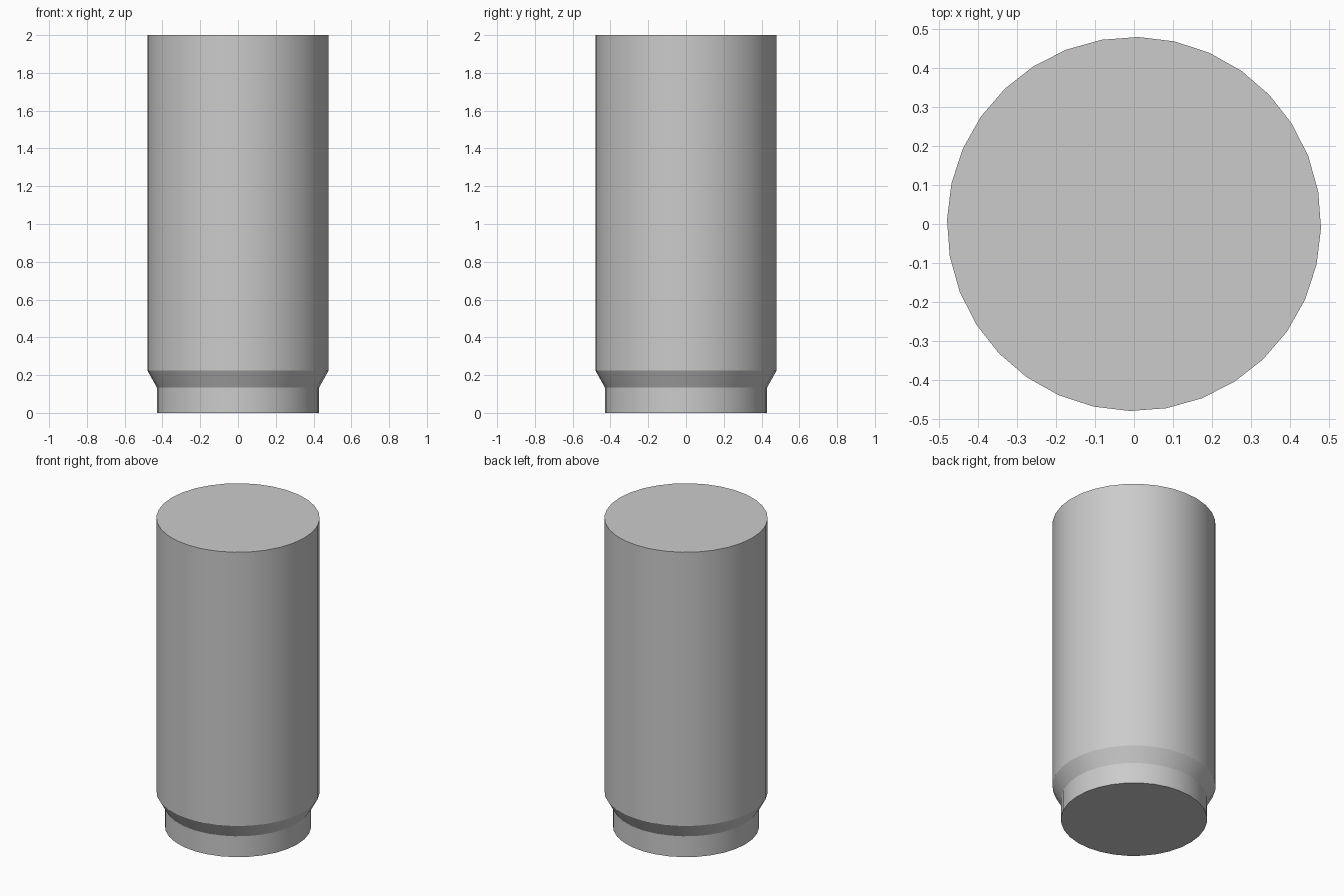
import bpy, bmesh, math

if "Cube" in bpy.data.objects:
    bpy.data.objects.remove(bpy.data.objects["Cube"])

SIDES = 32
TURN = math.radians(-1.3)
# (radius, height) from the narrow foot up to the wide body
PROFILE = [(0.43, 0.0), (0.43, 0.135), (0.48, 0.225), (0.48, 2.0)]

bm = bmesh.new()
rings = []
for r, z in PROFILE:
    rings.append([bm.verts.new((r * math.cos(TURN + math.tau * i / SIDES),
                                r * math.sin(TURN + math.tau * i / SIDES), z))
                  for i in range(SIDES)])

# side walls
for low, high in zip(rings, rings[1:]):
    for i in range(SIDES):
        j = (i + 1) % SIDES
        bm.faces.new((low[i], low[j], high[j], high[i]))

# flat caps
bm.faces.new(rings[0][::-1])
bm.faces.new(rings[-1])

mesh = bpy.data.meshes.new("stepped_cylinder")
bm.to_mesh(mesh)
bm.free()
body = bpy.data.objects.new("stepped_cylinder", mesh)
bpy.context.collection.objects.link(body)

# smooth round walls, crisp caps and step
bpy.context.view_layer.objects.active = body
body.select_set(True)
bpy.ops.object.shade_smooth_by_angle(angle=math.radians(25))
